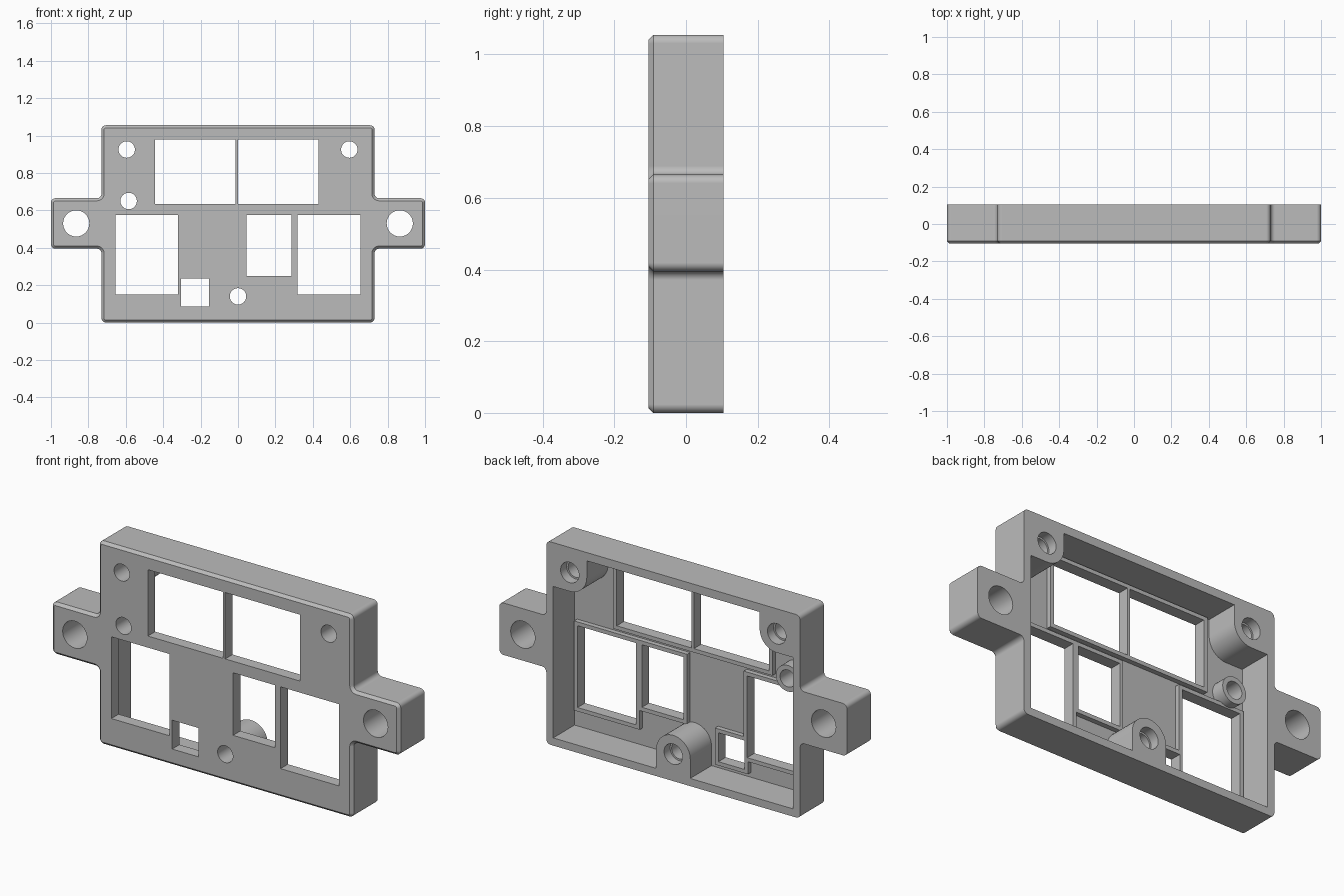
import bpy, bmesh, math
from mathutils import Vector

if "Cube" in bpy.data.objects:
    bpy.data.objects.remove(bpy.data.objects["Cube"], do_unlink=True)

FRONT, BACK = -0.105, 0.105
PLATE, RIM = -0.07, -0.045      # inner face of the front plate, top of window rims


def rect(x0, x1, z0, z1):
    return [(x0, z0), (x1, z0), (x1, z1), (x0, z1)]


def circle(x, z, r, n=40):
    return [(x + r * math.cos(math.tau * i / n), z + r * math.sin(math.tau * i / n))
            for i in range(n)]


def rounded(points, r, steps=6):
    """Fillet every right-angled corner of an outline."""
    out = []
    for i, p in enumerate(points):
        p = Vector(p)
        a = (Vector(points[i - 1]) - p).normalized()
        b = (Vector(points[(i + 1) % len(points)]) - p).normalized()
        for k in range(steps + 1):
            t = math.pi / 2 * k / steps
            out.append(tuple(p + r * (a + b) - r * (b * math.cos(t) + a * math.sin(t))))
    return out


def prism(name, outline, y0, y1, chamfer=0):
    """Extrude an x-z outline from y0 to y1, optionally chamfering the front edge."""
    bm = bmesh.new()
    front = bm.faces.new([bm.verts.new((x, y0, z)) for x, z in outline])
    back = bm.faces.new([bm.verts.new((x, y1, z)) for x, z in outline])
    n = len(outline)
    f, b = list(front.verts), list(back.verts)
    for i in range(n):
        j = (i + 1) % n
        bm.faces.new((f[i], f[j], b[j], b[i]))
    bmesh.ops.recalc_face_normals(bm, faces=bm.faces)
    if chamfer:
        bmesh.ops.bevel(bm, geom=list(front.edges), offset=chamfer, segments=1,
                        affect='EDGES')
    mesh = bpy.data.meshes.new(name)
    bm.to_mesh(mesh)
    bm.free()
    obj = bpy.data.objects.new(name, mesh)
    bpy.context.collection.objects.link(obj)
    return obj


def cut(target, cutter):
    mod = target.modifiers.new("cut", 'BOOLEAN')
    mod.operation, mod.solver, mod.object = 'DIFFERENCE', 'EXACT', cutter
    bpy.context.view_layer.objects.active = target
    bpy.ops.object.modifier_apply(modifier=mod.name)
    bpy.data.objects.remove(cutter, do_unlink=True)


# Window openings: x0, x1, z0, z1
windows = [(-0.445, -0.014, 0.635, 0.98), (0.0, 0.43, 0.635, 0.98),
           (-0.655, -0.32, 0.15, 0.575), (0.318, 0.655, 0.15, 0.575),
           (0.045, 0.285, 0.25, 0.575), (-0.305, -0.155, 0.085, 0.235)]
screws = [(-0.595, 0.925), (0.595, 0.925), (0.0, 0.14)]
tube = (-0.585, 0.65)

# Housing outline with a mounting ear on each side
half = [(0.73, 0), (0.73, 0.395), (1, 0.395), (1, 0.665), (0.73, 0.665), (0.73, 1.055)]
outline = half + [(-x, z) for x, z in reversed(half)]
housing = prism("housing", rounded(outline, 0.024), FRONT, BACK, 0.014)

# Hollow space, leaving window rims, screw bosses and a short tube standing
cavity = prism("cavity", rect(-0.69, 0.69, 0.04, 1.012), PLATE, 0.3)
t = 0.02
for x0, x1, z0, z1 in windows:
    cut(cavity, prism("rim", rect(x0 - t, x1 + t, z0 - t, z1 + t), -0.2, RIM))
R = 0.098
for x, z in screws:
    cut(cavity, prism("boss", circle(x, z, R), -0.2, 0.4))
for s in (-1, 1):
    xs = sorted((s * (0.595 - R), s * 0.8))
    cut(cavity, prism("boss_web", rect(*xs, 0.925, 1.2), -0.2, 0.4))
    xs = sorted((s * 0.595, s * 0.8))
    cut(cavity, prism("boss_web", rect(*xs, 0.925 - R, 1.2), -0.2, 0.4))
cut(cavity, prism("boss_web", rect(-R, R, -0.1, 0.14), -0.2, 0.4))
cut(cavity, prism("tube", circle(*tube, 0.068), -0.2, 0.0))
cut(housing, cavity)

# Openings through the plate
for w in windows:
    cut(housing, prism("window", rect(*w), -0.2, RIM + 0.01))
for x, z in screws + [tube]:
    cut(housing, prism("screw_hole", circle(x, z, 0.044), -0.2, 0.3))
for x, z in screws:
    cut(housing, prism("counterbore", circle(x, z, 0.053), BACK - 0.05, 0.3))
for x in (-0.865, 0.865):
    cut(housing, prism("ear_hole", circle(x, 0.53, 0.07), -0.2, 0.3))

# Plain grey plastic
grey = bpy.data.materials.new("grey_plastic")
grey.use_nodes = True
colour = (0.5, 0.5, 0.5, 1)
grey.diffuse_color = colour
grey.node_tree.nodes["Principled BSDF"].inputs["Base Color"].default_value = colour
housing.data.materials.clear()
housing.data.materials.append(grey)

# Smooth fillets and holes, crisp edges elsewhere
bpy.ops.object.select_all(action='DESELECT')
housing.select_set(True)
bpy.context.view_layer.objects.active = housing
bpy.ops.object.shade_smooth_by_angle(angle=math.radians(30))
weighted = housing.modifiers.new("even_normals", 'WEIGHTED_NORMAL')
weighted.keep_sharp = True
